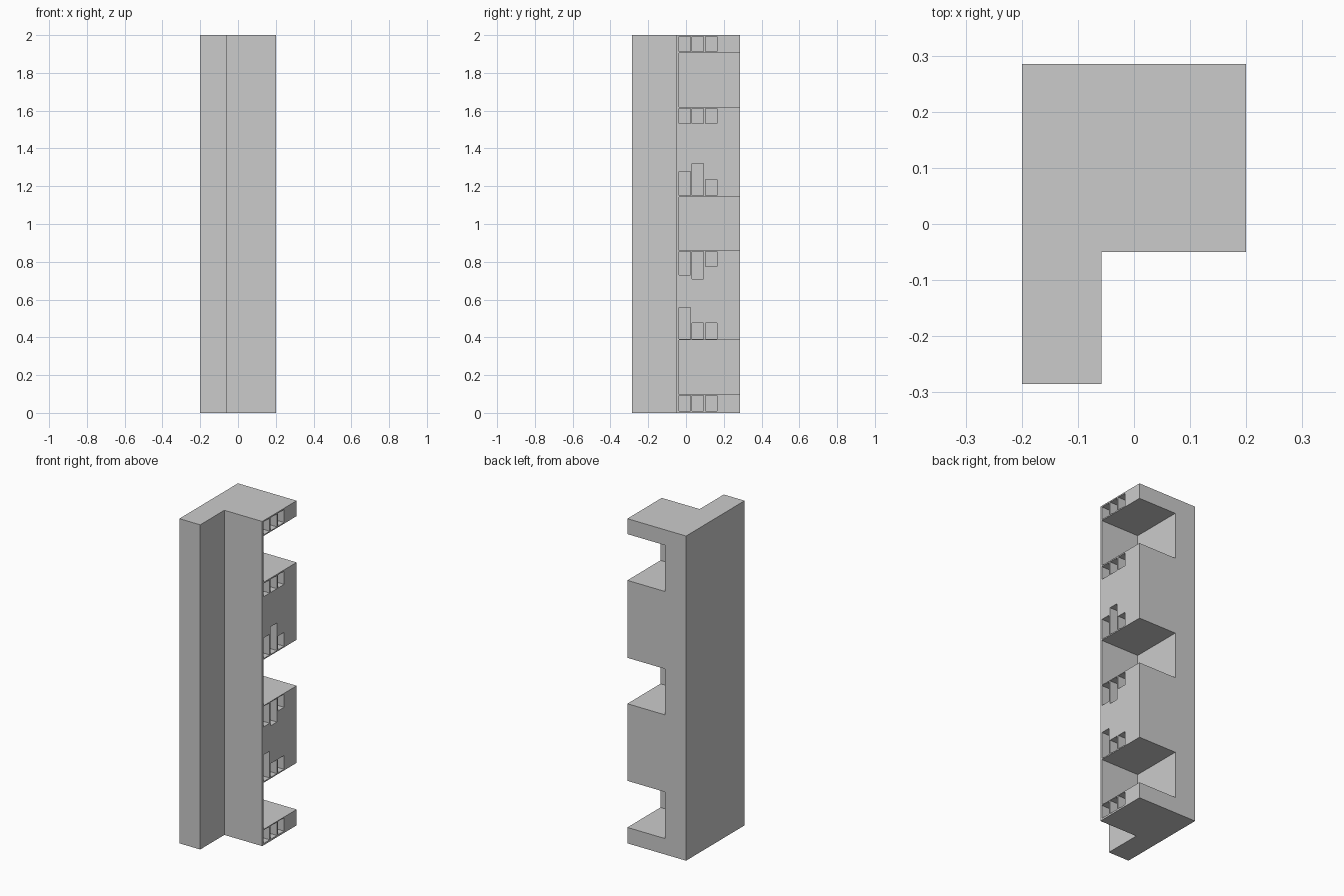
import bpy
import bmesh
from mathutils import Vector

if "Cube" in bpy.data.objects:
    bpy.data.objects.remove(bpy.data.objects["Cube"])

X0, X1, Y0, Y1 = -0.2, 0.2, -0.285, 0.285
X_STEP, Y_STEP = -0.058, -0.05      # inner corner of the L profile
Y_WALL = -0.037                     # inner face of the thin front wall
POCKET_DEPTH = 0.1


def add_object(name, bm):
    bmesh.ops.recalc_face_normals(bm, faces=bm.faces)
    mesh = bpy.data.meshes.new(name)
    bm.to_mesh(mesh)
    bm.free()
    obj = bpy.data.objects.new(name, mesh)
    bpy.context.collection.objects.link(obj)
    return obj


def add_box(bm, lo, hi):
    lo, hi = Vector(lo), Vector(hi)
    verts = bmesh.ops.create_cube(bm, size=1)["verts"]
    bmesh.ops.scale(bm, vec=hi - lo, verts=verts)
    bmesh.ops.translate(bm, vec=(lo + hi) / 2, verts=verts)


# L-shaped column
bm = bmesh.new()
profile = [(X0, Y0), (X_STEP, Y0), (X_STEP, Y_STEP), (X1, Y_STEP), (X1, Y1), (X0, Y1)]
face = bm.faces.new([bm.verts.new((x, y, 0)) for x, y in profile])
top = bmesh.ops.extrude_face_region(bm, geom=[face])["geom"]
bmesh.ops.translate(bm, vec=(0, 0, 2), verts=[v for v in top if isinstance(v, bmesh.types.BMVert)])
column = add_object("notched_column", bm)

# Three large notches open to the right and back
bm = bmesh.new()
for z0, z1 in [(0.098, 0.385), (0.86, 1.143), (1.62, 1.905)]:
    add_box(bm, (X_STEP, Y_WALL, z0), (X1 + 0.1, Y1 + 0.1, z1))

# Rows of three small pockets: fixed edge height, then signed heights
rows = [
    (0.011, (0.082, 0.082, 0.082)),
    (0.392, (0.165, 0.085, 0.085)),
    (0.855, (-0.126, -0.145, -0.081)),
    (1.15, (0.127, 0.17, 0.085)),
    (1.612, (-0.081, -0.081, -0.081)),
    (1.912, (0.08, 0.08, 0.08)),
]
for z, heights in rows:
    for i, h in enumerate(heights):
        y = Y_WALL + 0.07 * i
        add_box(bm, (X1 - POCKET_DEPTH, y, min(z, z + h)), (X1 + 0.1, y + 0.06, max(z, z + h)))
cutter = add_object("notch_cutter", bm)
cutter.hide_render = True
cutter.hide_set(True)

cut = column.modifiers.new("notches", 'BOOLEAN')
cut.operation = 'DIFFERENCE'
cut.solver = 'EXACT'
cut.object = cutter
